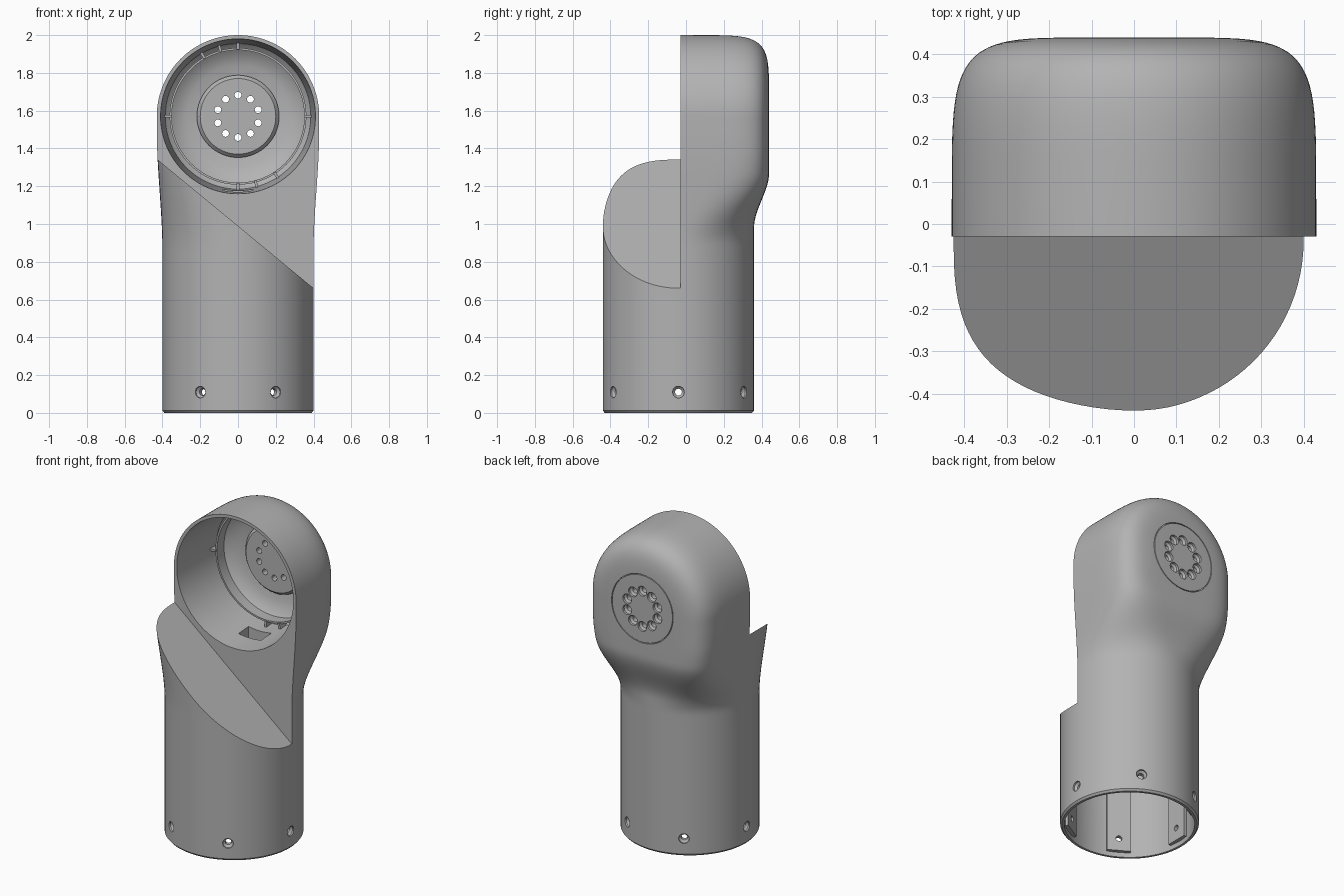
import bpy, bmesh, math
from math import pi, sin, cos, radians
from mathutils import Matrix, Vector

if "Cube" in bpy.data.objects:
    bpy.data.objects.remove(bpy.data.objects["Cube"], do_unlink=True)

grey = bpy.data.materials.new("plain_grey")
grey.use_nodes = True
grey.diffuse_color = (0.45, 0.45, 0.45, 1)
grey.node_tree.nodes["Principled BSDF"].inputs["Base Color"].default_value = (0.45, 0.45, 0.45, 1)

AXIS_Y = -0.04          # tube axis
HEAD_Z, HEAD_R = 1.57, 0.43
FACE_Y = -0.03          # flat front plane of the head
HEAD = Matrix.Translation((0, 0, HEAD_Z)) @ Matrix.Rotation(-pi / 2, 4, 'X')  # local z -> +y


def finish(name, bm):
    bmesh.ops.remove_doubles(bm, verts=bm.verts, dist=1e-5)
    bmesh.ops.recalc_face_normals(bm, faces=bm.faces)
    mesh = bpy.data.meshes.new(name)
    bm.to_mesh(mesh)
    bm.free()
    mesh.materials.append(grey)
    obj = bpy.data.objects.new(name, mesh)
    bpy.context.collection.objects.link(obj)
    return obj


def skin(bm, rings, close=False):
    """Bridge rows of points into a surface; rows may close on themselves."""
    rows = [[bm.verts.new(p) for p in ring] for ring in rings]
    pairs = list(zip(rows, rows[1:])) + ([(rows[-1], rows[0])] if close else [])
    for a, b in pairs:
        for i in range(len(a)):
            j = (i + 1) % len(a)
            bm.faces.new((a[i], a[j], b[j], b[i]))
    return rows


def lathe(bm, profile, matrix, n=24, close=False):
    """Turn (radius, height) points about the local z axis."""
    skin(bm, [[matrix @ Vector((r * cos(2 * pi * i / n), r * sin(2 * pi * i / n), h))
               for i in range(n)] for r, h in profile], close)


def box(bm, matrix, size, centre):
    bmesh.ops.create_cube(bm, size=1, matrix=matrix @ Matrix.Translation(centre)
                          @ Matrix.Diagonal((*size, 1)))


def prism(name, outline, y0, y1):
    bm = bmesh.new()
    rows = skin(bm, [[(x, y, z) for x, z in outline] for y in (y0, y1)])
    for row in rows:
        bm.faces.new(row)
    return finish(name, bm)


def cut(obj, cutter, keep=False):
    mod = obj.modifiers.new("cut", 'BOOLEAN')
    mod.operation, mod.solver, mod.object = 'DIFFERENCE', 'EXACT', cutter
    bpy.context.view_layer.objects.active = obj
    bpy.ops.object.modifier_apply(modifier=mod.name)
    if not keep:
        bpy.data.objects.remove(cutter, do_unlink=True)


def ease(a, b, z):
    t = min(max((z - a) / (b - a), 0), 1)
    return t * t * (3 - 2 * t)


def section(z, n=96):
    """Rounded cross-section that grows squarer at the back towards the head."""
    s = ease(0.85, 1.5, z)
    inset = 0.01 if z == 0 else 0
    w = 0.40 + (HEAD_R - 0.40) * s - inset
    pts = []
    for i in range(n):
        c, d = round(cos(2 * pi * i / n), 9), round(sin(2 * pi * i / n), 9)
        back = d > 0
        depth = (0.40 + 0.08 * ease(0.98, 1.27, z) if back else 0.40) - inset
        e = 2 / (2 + 4 * ease(0.9, 1.4, z) if back else 2 + 0.8 * s)
        pts.append((math.copysign(abs(c) ** e, c) * w,
                    AXIS_Y + math.copysign(abs(d) ** e, d) * depth))
    return pts


# Main body: tube, neck and rounded head in one skin
bm = bmesh.new()
levels = [0, 0.012, 0.2, 0.4, 0.6, 0.75] + [0.85 + (HEAD_Z - 0.85) * i / 30 for i in range(31)]
rings = [[(x, y, z) for x, y in section(z)] for z in levels]
for k in range(1, 33):
    a = pi / 2 * k / 32
    rings.append([(x * cos(a), y, HEAD_Z + abs(x) * sin(a)) for x, y in section(HEAD_Z)])
rows = skin(bm, rings)
bm.faces.new(rows[0])
body = finish("arm_shell", bm)


# Slanted step in front of the head
def above_slant(drop):
    line = lambda x: 0.99 - 0.825 * x - drop
    return [(-0.7, line(-0.7)), (0.7, line(0.7)), (0.7, 2.5), (-0.7, 2.5)]


cut(body, prism("step_cutter", above_slant(0), -1, FACE_Y))

# Hollow inside the tube, kept below the slanted plate
bm = bmesh.new()
lathe(bm, [(0, -0.1), (0.375, -0.1), (0.375, 1.1), (0, 1.1)],
      Matrix.Translation((0, AXIS_Y, 0)), 96)
cavity = finish("cavity_cutter", bm)
cut(cavity, prism("plate_keeper", above_slant(0.05), -1, 0))
cut(body, cavity)

# Round pocket in the head
bm = bmesh.new()
lathe(bm, [(0, -0.06), (0.412, -0.06), (0.395, 0.2), (0.385, 0.33), (0.365, 0.35),
           (0.33, 0.375), (0.27, 0.405), (0, 0.405)], HEAD, 96)
cut(body, finish("pocket_cutter", bm))

# Cable window between pocket and tube
bm = bmesh.new()
box(bm, Matrix(), (0.16, 0.1, 0.3), (0, 0.17, 1.15))
cut(body, finish("window_cutter", bm))

# Fine circular groove on the back
bm = bmesh.new()
lathe(bm, [(0.212, 0.43), (0.217, 0.43), (0.217, 0.5), (0.212, 0.5)], HEAD, 64, True)
cut(body, finish("groove_cutter", bm))

# Raised boss on the pocket floor
bm = bmesh.new()
lathe(bm, [(0, 0.41), (0.218, 0.41), (0.218, 0.385), (0.2, 0.365), (0, 0.365)], HEAD, 64)
boss = finish("vent_boss", bm)

# Ring of ten vent holes, wider at the back
bm = bmesh.new()
for i in range(10):
    m = HEAD @ Matrix.Rotation(2 * pi * (i + 0.5) / 10 + pi / 10, 4, 'Z')
    m = HEAD @ Matrix.Rotation(pi / 2 + 2 * pi * i / 10, 4, 'Z') @ Matrix.Translation((0.112, 0, 0))
    lathe(bm, [(0, 0.3), (0.018, 0.3), (0.018, 0.415), (0.031, 0.425), (0.031, 0.5), (0, 0.5)], m, 20)
vents = finish("vent_cutter", bm)
cut(boss, vents, keep=True)
cut(body, vents)

# Screw pads inside the tube foot, with countersunk screw holes
pads, holes = bmesh.new(), bmesh.new()
for i in range(6):
    turn = Matrix.Translation((0, AXIS_Y, 0)) @ Matrix.Rotation(i * pi / 3, 4, 'Z')
    box(pads, turn, (0.03, 0.14, 0.6), (0.366, 0, 0.33))
    m = turn @ Matrix.Translation((0, 0, 0.11)) @ Matrix.Rotation(pi / 2, 4, 'Y')
    lathe(holes, [(0, 0.3), (0.018, 0.3), (0.018, 0.377), (0.031, 0.39), (0.031, 0.45), (0, 0.45)], m, 20)
screw_pads = finish("screw_pads", pads)
screws = finish("screw_cutter", holes)
cut(screw_pads, screws, keep=True)
cut(body, screws)

# Thin locating ring in the pocket
bm = bmesh.new()
lathe(bm, [(0.351, 0.29), (0.362, 0.29), (0.362, 0.375), (0.351, 0.375)], HEAD, 96, True)
ring = finish("locating_ring", bm)

# Small ribs between ring and pocket wall
bm = bmesh.new()
for deg in (0, 90, 180, 270, 105, 120, 285, 303):
    turn = HEAD @ Matrix.Rotation(-radians(deg), 4, 'Z')
    box(bm, turn, (0.042, 0.014, 0.08), (0.374, 0, 0.315))
ribs = finish("locating_ribs", bm)

# Smooth curves, crisp edges
for obj in (body, boss, screw_pads, ring, ribs):
    bpy.ops.object.select_all(action='DESELECT')
    obj.select_set(True)
    bpy.context.view_layer.objects.active = obj
    bpy.ops.object.shade_smooth_by_angle(angle=radians(30))
